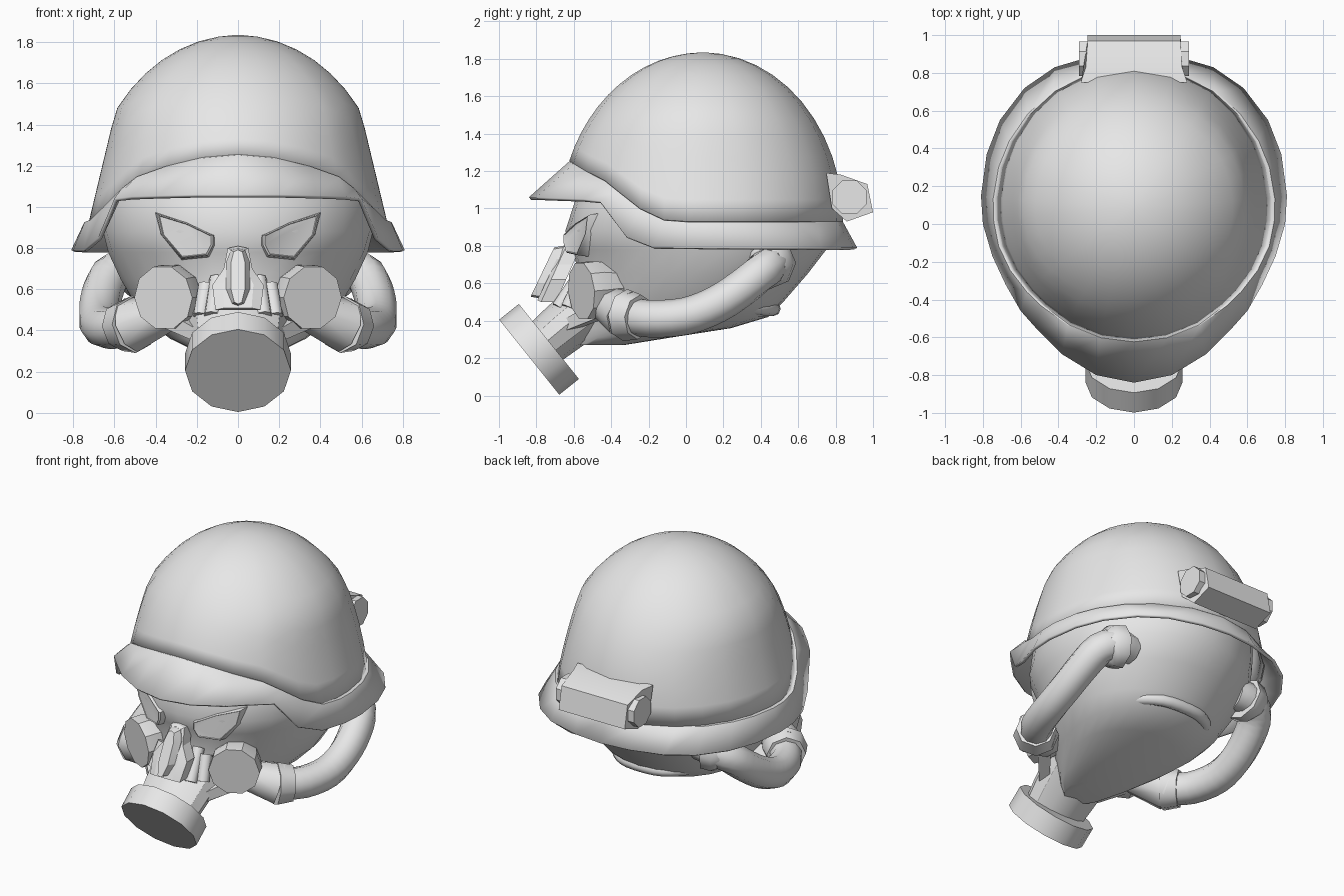
import bpy, math
from mathutils import Vector

if "Cube" in bpy.data.objects:
    bpy.data.objects.remove(bpy.data.objects["Cube"])

grey = bpy.data.materials.new("light grey")
grey.diffuse_color = (0.8, 0.8, 0.8, 1)
grey.use_nodes = True
grey.node_tree.nodes["Principled BSDF"].inputs["Base Color"].default_value = grey.diffuse_color


def loft(name, loops, cap_start=True, cap_end=True, mirror=False, angle=32, solid=0):
    """Skin a list of equal-length closed loops."""
    n = len(loops[0])
    verts = [tuple(p) for loop in loops for p in loop]
    faces = [(r * n + i, r * n + (i + 1) % n, (r + 1) * n + (i + 1) % n, (r + 1) * n + i)
             for r in range(len(loops) - 1) for i in range(n)]
    if cap_start:
        faces.append(tuple(range(n))[::-1])
    if cap_end:
        faces.append(tuple(range((len(loops) - 1) * n, len(loops) * n)))
    me = bpy.data.meshes.new(name)
    me.from_pydata(verts, [], faces)
    me.materials.append(grey)
    ob = bpy.data.objects.new(name, me)
    bpy.context.collection.objects.link(ob)
    bpy.ops.object.select_all(action='DESELECT')
    ob.select_set(True)
    bpy.context.view_layer.objects.active = ob
    bpy.ops.object.mode_set(mode='EDIT')
    bpy.ops.mesh.select_all(action='SELECT')
    bpy.ops.mesh.normals_make_consistent(inside=False)
    bpy.ops.object.mode_set(mode='OBJECT')
    bpy.ops.object.shade_smooth_by_angle(angle=math.radians(angle))
    if solid:
        m = ob.modifiers.new("thickness", 'SOLIDIFY')
        m.thickness, m.offset = solid, -1
    if mirror:
        ob.modifiers.new("mirror", 'MIRROR')
    return ob


def tube(name, pts, radii, n=10, flat=1.0, turn=0.0, **kw):
    """Round section swept along points; flat scales its height."""
    pts = [Vector(p) for p in pts]
    loops = []
    for i, p in enumerate(pts):
        t = (pts[min(i + 1, len(pts) - 1)] - pts[max(i - 1, 0)]).normalized()
        side = t.cross(Vector((0, 0, 1))).normalized()
        up = side.cross(t)
        r = radii[i] if isinstance(radii, (list, tuple)) else radii
        loops.append([p + r * (math.sin(a) * side + flat * math.cos(a) * up)
                      for a in (2 * math.pi * k / n + turn for k in range(n))])
    return loft(name, loops, **kw)


def smooth_path(pts, steps=3):
    """Catmull-Rom refinement of a path."""
    p = [Vector(q) for q in pts]
    p = [2 * p[0] - p[1]] + p + [2 * p[-1] - p[-2]]
    out = []
    for i in range(1, len(p) - 2):
        a, b, c, d = p[i - 1:i + 3]
        for k in range(steps):
            t = k / steps
            out.append(0.5 * (2 * b + (c - a) * t + (2 * a - 5 * b + 4 * c - d) * t * t
                              + (3 * b - a - 3 * c + d) * t ** 3))
    return out + [p[-2]]


def mirrored(half):
    """Close a half outline whose first and last points lie on x = 0."""
    return half + [(-q[0],) + tuple(q[1:]) for q in half[-2:0:-1]]


# Helmet dome: near-ellipsoid with straighter flanks, cut higher over the face
CY = 0.09
rim = mirrored([  # x, y, z of brim edge, z where the brim meets the dome
    (0, -.84, 1.06, 1.255), (.2, -.80, 1.06, 1.24), (.38, -.69, 1.055, 1.20),
    (.52, -.55, 1.05, 1.15), (.60, -.46, 1.04, 1.09), (.68, -.32, .85, 1.0),
    (.75, -.17, .79, .94), (.80, 0, .79, .93), (.81, .15, .79, .93), (.78, .37, .79, .93),
    (.71, .55, .79, .93), (.58, .72, .79, .93), (.42, .83, .79, .93),
    (.2, .895, .79, .93), (0, .915, .79, .93)])


def dome_point(q, s):
    z = q[3] + (1.834 - q[3]) * s
    k = math.sqrt(max(0, 1 - ((z - .93) / .904) ** 2))
    w = min(.74 * k, .725 - .24 * (z - .93))
    a = math.atan2(q[0] / .81, CY - q[1])
    r = .765 if abs(a) < math.pi / 2 else .75
    return (w * math.sin(a), CY - r * k * math.cos(a), z)


rows = [[dome_point(q, math.sin(j / 12 * math.pi / 2)) for q in rim] for j in range(12)]
rows.append([dome_point(q, .9995) for q in rim])
loft("helmet_dome", rows, cap_start=False, solid=.025, angle=35)

# Brim: flared skirt with a small step at the sides
step = [(p[0] * 1.03, p[1], p[2] - .003) for p in rows[0]]
loft("helmet_brim", [[q[:3] for q in rim], step, rows[0]], cap_start=False,
     cap_end=False, solid=.02, angle=35)

# Head and mask skin: egg-shaped rings, z, front y, back y, half width, front taper
head_rows = [
    (.27, -.60, -.33, .13, .15), (.31, -.62, -.08, .22, .25), (.36, -.61, .24, .32, .25),
    (.42, -.60, .44, .40, .22), (.50, -.58, .52, .48, .15), (.65, -.57, .65, .57, .08),
    (.78, -.61, .75, .63, .03), (.88, -.645, .77, .655, 0), (1.02, -.60, .77, .66, 0),
    (1.2, -.54, .72, .61, 0)]
loops = []
for z, f, b, w, k in head_rows:
    ring = [2 * math.pi * i / 28 for i in range(28)]
    loops.append([(w * math.sin(a) * (1 - k * math.cos(a)),
                   (f + b) / 2 - (b - f) / 2 * math.cos(a), z) for a in ring])
loft("mask_skin", loops, angle=50)

# Eye lenses with softly raised rims
eye = [(.135, .86), (.135, .82), (.16, .772), (.27, .76), (.36, .865), (.38, .955), (.25, .915)]
ex, ez = .255, .85


def eye_loop(s, dy):
    return [(ex + (x - ex) * s, -.68 + .5 * (ex + (x - ex) * s) + dy, ez + (z - ez) * s)
            for x, z in eye]


loft("eye_lens", [eye_loop(1.22, .04), eye_loop(1.12, -.03), eye_loop(1.04, -.04),
                  eye_loop(1.0, -.034)], cap_start=False, mirror=True, angle=40)

# Front canister on a flattened neck
tube("canister", [(0, -.838, .205), (0, -.733, .289)], .257, n=12)
tube("canister_neck", [(0, -.75, .285), (0, -.66, .36), (0, -.42, .55)],
     [.21, .225, .25], n=12, flat=.62)


# Nose valve: tapered shield with a raised centre, leaning forward
def shield(name, half, depth, top, lean):
    out = []
    for d, s in ((.08, 1), (0, 1), (-depth, .6)):
        out.append([(x * s, top + (z - .8) * lean + d, .66 + (z - .66) * (.85 + .15 * s))
                    for x, z in mirrored(half)])
    loft(name, out, angle=20)


shield("nose_guard", [(0, .81), (.05, .80), (.07, .70), (.125, .62), (.11, .50), (0, .50)],
       .02, -.64, .45)
shield("nose_valve", [(0, .80), (.035, .79), (.058, .73), (.058, .60), (.03, .53), (0, .52)],
       .045, -.66, .45)

# Muzzle ribs beside the nose
for i, (x, z) in enumerate(((.12, .65), (.175, .62))):
    tube(f"muzzle_rib_{i + 1}", [(x - .02, -.56, z), (x + .005, -.68 + .05 * i, .47)],
         .04, n=8, mirror=True, angle=50)

# Cheek filter discs
n = Vector((.45, -.89, -.08)).normalized()
c = Vector((.34, -.515, .563))
tube("cheek_filter", [c - n * .16, c - n * .03, c + n * .05], [.13, .16, .158],
     n=10, turn=math.pi / 10, mirror=True, angle=30)

# Struts between canister neck and cheek
tube("cheek_strut", [(.15, -.67, .36), (.36, -.42, .47)], [.04, .06], n=4,
     turn=math.pi / 4, mirror=True)

# Hose with its connector and collars
tube("hose_connector", [(.34, -.43, .49), (.52, -.31, .425)], [.095, .135], n=8,
     mirror=True, angle=50)
tube("front_collar", [(.505, -.325, .43), (.57, -.25, .42)], [.14, .12], n=8,
     mirror=True, angle=50)
path = smooth_path([(.52, -.31, .425), (.61, -.18, .41), (.665, 0, .425), (.675, .16, .485),
                    (.66, .30, .575), (.62, .41, .665), (.53, .46, .71), (.42, .45, .72)])
tube("hose", path, .1, n=10, mirror=True, angle=50)
tube("rear_collar", [(.585, .43, .69), (.555, .44, .70), (.49, .45, .71)],
     [.105, .135, .14], n=8, mirror=True, angle=50)

# Padded roll across the nape
nape = smooth_path([(-.30, .30, .48), (-.22, .40, .47), (-.1, .46, .465), (.1, .46, .465),
                    (.22, .40, .47), (.30, .30, .48)])
tube("nape_roll", nape, .04, n=8, angle=50)

# Rear housing on the helmet, with round end caps
section = [(.75, 1.19), (.83, 1.18), (.97, 1.13), (1.0, .98), (.86, .93), (.78, 1.0)]
loft("rear_housing", [[(s * (.245 + max(0, .86 - y) * .33), y, z) for y, z in section]
                      for s in (-1, 1)], angle=20)
tube("housing_cap", [(.2, .875, 1.06), (.29, .875, 1.06)], .098, n=8,
     turn=math.pi / 8, mirror=True)
